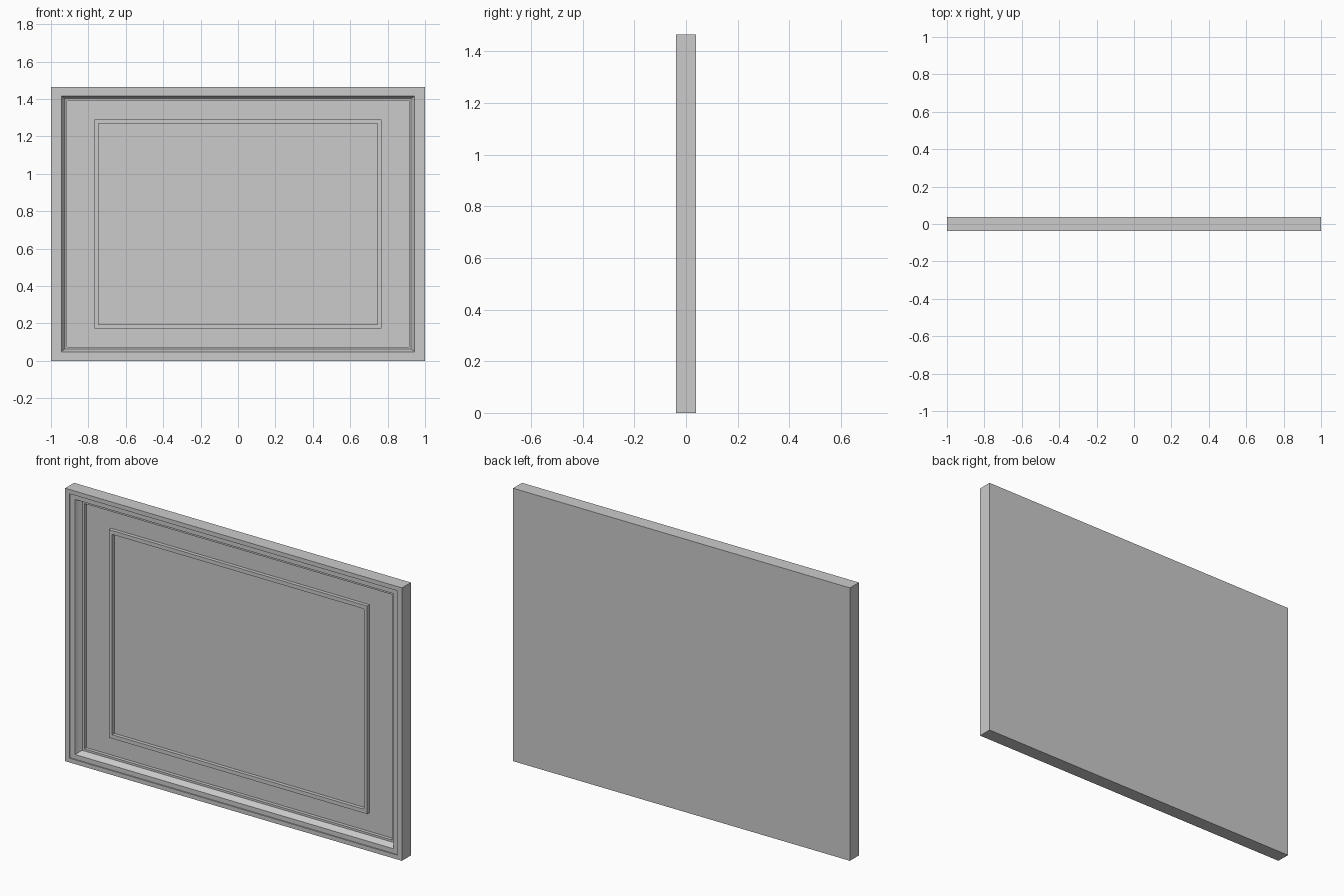
import bpy, bmesh

if "Cube" in bpy.data.objects:
    bpy.data.objects.remove(bpy.data.objects["Cube"])

W, H, D = 1.0, 1.465, 0.076      # half width, height, depth
FRONT = -D / 2


def rect_ring(name, profile):
    """Sweep a closed profile of (x inset, z inset, depth behind front) round the rectangle."""
    bm = bmesh.new()
    loops = []
    for ix, iz, d in profile:
        x, lo, hi, y = W - ix, iz, H - iz, FRONT + d
        loops.append([bm.verts.new(c) for c in
                      ((-x, y, lo), (x, y, lo), (x, y, hi), (-x, y, hi))])
    for a, b in zip(loops, loops[1:] + loops[:1]):
        for i in range(4):
            j = (i + 1) % 4
            bm.faces.new((a[i], a[j], b[j], b[i]))
    return finish(name, bm)


def box(name, x, z0, z1, y0, y1):
    bm = bmesh.new()
    bmesh.ops.create_cube(bm, size=1)
    for v in bm.verts:
        v.co = (v.co.x * 2 * x,
                y0 if v.co.y < 0 else y1,
                z0 if v.co.z < 0 else z1)
    return finish(name, bm)


def finish(name, bm):
    bmesh.ops.recalc_face_normals(bm, faces=bm.faces)
    mesh = bpy.data.meshes.new(name)
    bm.to_mesh(mesh)
    bm.free()
    obj = bpy.data.objects.new(name, mesh)
    bpy.context.collection.objects.link(obj)
    return obj


# Outer moulding: raised rim, flat band, sloped cove, inner lip
rect_ring("outer_frame", [
    (0, 0, D), (0, 0, 0), (0.025, 0.023, 0), (0.025, 0.023, 0.006),
    (0.055, 0.048, 0.006), (0.063, 0.055, 0.022), (0.075, 0.063, 0.039),
    (0.087, 0.074, 0.039), (0.087, 0.074, D)])

# Flat panel filling the frame
box("panel", W - 0.087, 0.074, H - 0.074, FRONT + 0.057, D / 2)

# Thin raised border on the panel
rect_ring("inner_border", [
    (0.233, 0.174, 0.057), (0.233, 0.174, 0.038),
    (0.253, 0.195, 0.038), (0.253, 0.195, 0.057)])
